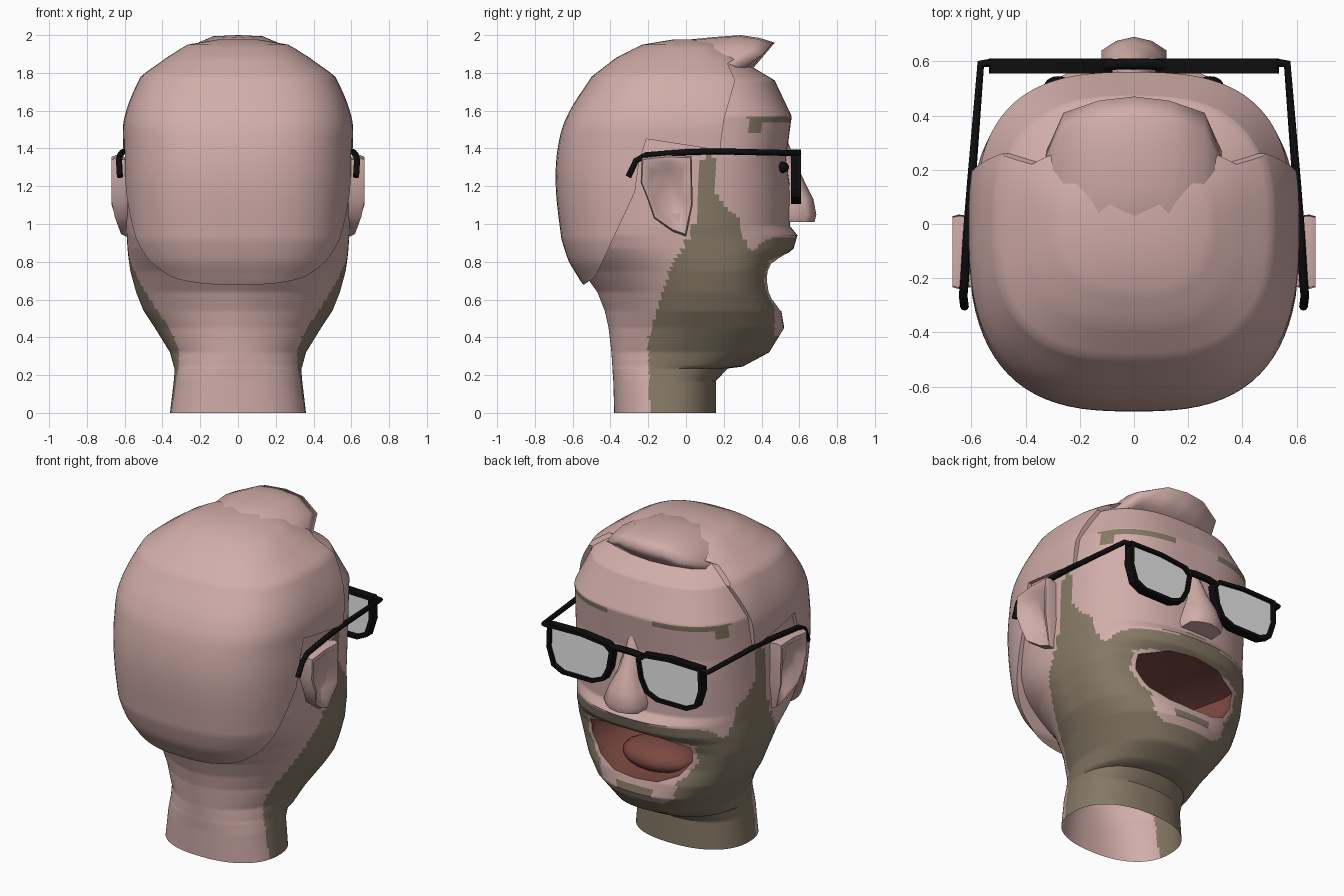
import bpy, bmesh, math

if "Cube" in bpy.data.objects:
    bpy.data.objects.remove(bpy.data.objects["Cube"])


def material(name, rgb):
    m = bpy.data.materials.new(name)
    m.diffuse_color = (*rgb, 1)
    m.use_nodes = True
    m.node_tree.nodes["Principled BSDF"].inputs["Base Color"].default_value = m.diffuse_color
    return m


SKIN = material("pink skin", (0.64, 0.42, 0.395))
BEARD = material("olive stubble", (0.235, 0.19, 0.13))
MOUTH = material("mouth red", (0.2, 0.065, 0.053))
BLACK = material("frame black", (0.004, 0.004, 0.004))
LENS = material("lens grey", (0.92, 0.92, 0.92))


def smooth(me, angle=38):
    me.shade_smooth()
    me.set_sharp_from_angle(angle=math.radians(angle))


def finish(name, bm, mats, angle=38):
    bmesh.ops.recalc_face_normals(bm, faces=bm.faces[:])
    me = bpy.data.meshes.new(name)
    bm.to_mesh(me)
    bm.free()
    for m in mats:
        me.materials.append(m)
    smooth(me, angle)
    ob = bpy.data.objects.new(name, me)
    bpy.context.collection.objects.link(ob)
    return ob


def loft(name, rings, mats, rule=None, wrap=False, angle=38):
    """Skin a list of equal closed rings; cap the ends unless wrapped."""
    bm = bmesh.new()
    vs = [[bm.verts.new(p) for p in r] for r in rings]
    n = len(vs[0])
    pairs = list(zip(vs, vs[1:])) + ([(vs[-1], vs[0])] if wrap else [])
    for a, b in pairs:
        for i in range(n):
            j = (i + 1) % n
            bm.faces.new((a[i], a[j], b[j], b[i]))
    if not wrap:
        bm.faces.new(vs[0])
        bm.faces.new(vs[-1])
    if rule:
        for f in bm.faces:
            f.material_index = rule(f.calc_center_median())
    return finish(name, bm, mats, angle)


def boolean(ob, cutter, op, angle=38):
    mod = ob.modifiers.new("cut", 'BOOLEAN')
    mod.operation, mod.solver, mod.object = op, 'EXACT', cutter
    bpy.context.view_layer.update()
    dg = bpy.context.evaluated_depsgraph_get()
    me = bpy.data.meshes.new_from_object(ob.evaluated_get(dg))
    ob.modifiers.clear()
    ob.data = me
    bpy.data.objects.remove(cutter)
    smooth(me, angle)


def inside(poly, a, b):
    hit = False
    for (a1, b1), (a2, b2) in zip(poly, poly[1:] + poly[:1]):
        if (b1 > b) != (b2 > b) and a < (a2 - a1) * (b - b1) / (b2 - b1) + a1:
            hit = not hit
    return hit


def spline(a, b, c, d, t):
    return b + .5 * t * (c - a + t * (2 * a - 5 * b + 4 * c - d + t * (3 * (b - c) + d - a)))


def section_rings(st, cols, step, curved):
    """Rings from stations (z, half width, back y, widest y, front y, back power, front power)."""
    rows = []
    for n, (s, t) in enumerate(zip(st, st[1:])):
        k = max(1, round((t[0] - s[0]) / step))
        r, u = st[max(0, n - 1)], st[min(len(st) - 1, n + 2)]
        for i in range(k):
            f = i / k
            rows.append([spline(*q, f) if curved and m else q[1] + (q[2] - q[1]) * f
                         for m, q in enumerate(zip(r, s, t, u))])
    rows.append(st[-1])
    rings = []
    for z, w, yb, yc, yf, pb, pf in rows:
        ring = []
        for i in range(cols):
            a = 2 * math.pi * (i + 0.5) / cols
            c, s = math.cos(a), math.sin(a)
            p = 2 / (pf if s > 0 else pb)
            d = (yf - yc) if s > 0 else (yb - yc)
            ring.append((math.copysign(w * abs(c) ** p, c), yc + d * abs(s) ** p, z))
        rings.append(ring)
    return rings


def ellipsoid(name, loc, size, mat):
    bm = bmesh.new()
    bmesh.ops.create_uvsphere(bm, u_segments=20, v_segments=12, radius=1)
    for v in bm.verts:
        v.co = [v.co[i] * size[i] + loc[i] for i in range(3)]
    return finish(name, bm, [mat])


def tube(name, pts, r, mat):
    cu = bpy.data.curves.new(name, 'CURVE')
    cu.dimensions = '3D'
    cu.bevel_depth, cu.bevel_resolution, cu.use_fill_caps = r, 2, True
    sp = cu.splines.new('POLY')
    sp.points.add(len(pts) - 1)
    for p, co in zip(sp.points, pts):
        p.co = (*co, 1)
    cu.materials.append(mat)
    bpy.context.collection.objects.link(bpy.data.objects.new(name, cu))


# Head: lofted neck, jaw and skull; the face looks along +y as drawn
HEAD = [(0, .36, -.38, -.11, .16, 2.3, 2.3), (.17, .34, -.385, -.1, .16, 2.3, 2.3),
        (.235, .335, -.39, -.08, .22, 2.2, 2.2), (.245, .34, -.39, -.05, .3, 2.2, 2.2),
        (.32, .36, -.395, 0, .44, 2, 2.2), (.45, .44, -.41, .05, .52, 1.8, 2.4),
        (.54, .5, -.43, .05, .505, 1.7, 2.6), (.64, .54, -.47, .05, .465, 1.7, 2.9),
        (.75, .57, -.55, .05, .465, 1.8, 3), (.82, .58, -.6, .03, .51, 2, 2.7),
        (.87, .585, -.62, .02, .57, 2.2, 2.4), (.94, .59, -.63, 0, .59, 2.4, 2.3),
        (.99, .595, -.64, 0, .55, 2.4, 2.4), (1.2, .595, -.66, 0, .55, 2.6, 2.5),
        (1.35, .595, -.65, 0, .53, 2.7, 2.7), (1.57, .58, -.6, 0, .56, 2.7, 2.8),
        (1.76, .5, -.47, 0, .47, 2.6, 2.7), (1.88, .36, -.32, 0, .27, 2.5, 2.5),
        (1.94, .15, -.15, 0, .1, 2.3, 2.3)]
half = [(0, .85), (.18, .84), (.345, .79), (.345, .7), (.27, .6), (.15, .545), (0, .535)]
LIPS = half + [(-x, z) for x, z in half[-2:0:-1]]
LIP_RIM = [(x * 1.09, .71 + (z - .71) * 1.17) for x, z in LIPS]
STUBBLE = [(-.19, -.1), (-.2, .4), (-.12, .65), (-.08, .78), (0, .9), (.04, .98), (.05, 1.2),
           (.08, 1.33), (.12, 1.38), (.16, 1.33), (.15, 1.18), (.2, 1.1), (.28, 1.03),
           (.32, .88), (.36, .86), (.42, .92), (.7, .945), (.7, -.1)]


def face_paint(c):
    x, y, z = abs(c.x), c.y, c.z
    if y > .2 and .14 < x < .53 and (1.535 if x < .48 else 1.48) < z < 1.57:
        return 1                                    # eyebrows
    if y > .3 and z < .83 and inside(LIP_RIM, c.x, z):
        return 0                                    # lips
    if y > .47 and .41 < z < .62:
        return int(x < .12 and .455 < z < .49)      # bare chin with a soul patch
    return int(inside(STUBBLE, y, z))


head = loft("head", section_rings(HEAD, 140, .011, False), [SKIN, BEARD, MOUTH], face_paint)

# Open mouth with its red cavity
cutter = loft("mouth_cutter", [[(x * k, y, .7 + (z - .7) * k) for x, z in LIPS]
              for y, k in ((1, 1), (.36, 1), (.14, .75))], [SKIN, BEARD, MOUTH], lambda c: 2)
boolean(head, cutter, 'DIFFERENCE')
ellipsoid("tongue", (0, .24, .585), (.24, .17, .09), MOUTH)

# Open underside of the neck
bm = bmesh.new()
bm.from_mesh(head.data)
bmesh.ops.delete(bm, geom=[f for f in bm.faces if all(v.co.z < .001 for v in f.verts)],
                 context='FACES')
bm.to_mesh(head.data)
bm.free()

# Hair: a fuller skull shape trimmed by the side-view hairline
HAIR = [(.62, .46, -.51, -.05, .3, 2.6, 2.4), (.7, .51, -.56, 0, .3, 2.6, 2.4),
        (.8, .56, -.62, 0, .4, 2.7, 2.4), (.92, .59, -.66, 0, .45, 2.8, 2.5),
        (1.2, .61, -.69, 0, .5, 2.8, 2.6), (1.4, .61, -.68, 0, .54, 2.8, 2.8),
        (1.57, .6, -.63, 0, .57, 2.8, 2.8), (1.78, .515, -.5, 0, .47, 2.7, 2.7),
        (1.88, .38, -.37, 0, .33, 2.6, 2.6), (1.95, .265, -.23, 0, .22, 2.4, 2.4),
        (1.978, .1, -.06, .03, .15, 2, 2)]
HAIRLINE = [(-.9, .68), (-.54, .68), (-.48, .72), (-.27, 1.17), (-.25, 1.32), (-.21, 1.45),
            (.18, 1.39), (.2, 1.55), (.26, 1.76), (.22, 1.85), (.3, 1.9), (.3, 2.1), (-.9, 2.1)]
hair = loft("hair", section_rings(HAIR, 80, .022, True), [SKIN])
trim = loft("hair_trim", [[(x, y, z) for y, z in HAIRLINE] for x in (-1, 1)], [SKIN])
boolean(hair, trim, 'INTERSECT')

# Quiff rising over the forehead
QUIFF = [(-.15, 1.88), (0, 1.975), (.15, 1.99), (.29, 2.0), (.39, 1.985), (.47, 1.96),
         (.36, 1.83), (.1, 1.78)]
steps = [(0, 0, 0), (.13, .015, .006), (.26, .06, .06), (.34, .24, .15)]
steps = [(-x, d, h) for x, d, h in steps[:0:-1]] + steps
loft("quiff", [[(x, y - d * max(0, y) / .47, z - h * (z > 1.9)) for y, z in QUIFF]
               for x, d, h in steps], [SKIN], angle=130)

# Nose
loft("nose", [[(-w, .45, z), (-w, y - .05, z), (-.55 * w, y - .015, z), (0, y, z),
               (.55 * w, y - .015, z), (w, y - .05, z), (w, .45, z)]
              for z, w, y in ((1.01, .11, .68), (1.05, .12, .69), (1.13, .095, .675),
                              (1.22, .065, .63), (1.35, .05, .57), (1.45, .04, .535))],
     [SKIN], angle=60)

# Paired parts: ears, eyes and spectacles
EAR = [(-.235, 1.35), (-.1, 1.365), (.03, 1.36), (.035, 1.1), (0, .935), (-.07, .96),
       (-.17, 1.03), (-.2, 1.12), (-.24, 1.22)]
RIM = [(.08, 1.34), (.12, 1.375), (.3, 1.395), (.53, 1.39), (.535, 1.25), (.5, 1.14),
       (.43, 1.105), (.22, 1.105), (.14, 1.14), (.1, 1.22)]


def rim(sx, y, k):
    return [(sx * (.31 + (x - .31) * k), y, 1.25 + (z - 1.25) * (k - (1 - k) * .3))
            for x, z in RIM]


for side, sx in (("right", 1), ("left", -1)):
    loft(side + "_ear", [[(sx * (x - max(0, 1.08 - z) * .35), -.1 + (y + .1) * k,
                           1.17 + (z - 1.17) * k) for y, z in EAR]
                         for x, k in ((.54, .88), (.645, 1), (.67, .95), (.667, .8),
                                      (.63, .6))], [SKIN], angle=70)
    ellipsoid(side + "_eye", (sx * .28, .51, 1.3), (.05, .035, .03), BLACK)
    loft(side + "_rim", [rim(sx, .555, 1), rim(sx, .61, 1), rim(sx, .61, .89),
                         rim(sx, .555, .89)], [BLACK], wrap=True)
    loft(side + "_lens", [rim(sx, .585, .9), rim(sx, .592, .9)], [LENS])
    tube(side + "_temple", [(sx * x, y, z) for x, y, z in
         ((.52, .595, 1.375), (.565, .59, 1.375), (.6, .15, 1.385), (.612, 0, 1.38),
          (.625, -.21, 1.365), (.63, -.265, 1.335), (.625, -.305, 1.25))], .016, BLACK)
tube("bridge", [(-.12, .585, 1.35), (-.05, .59, 1.36), (.05, .59, 1.36), (.12, .585, 1.35)],
     .02, BLACK)
